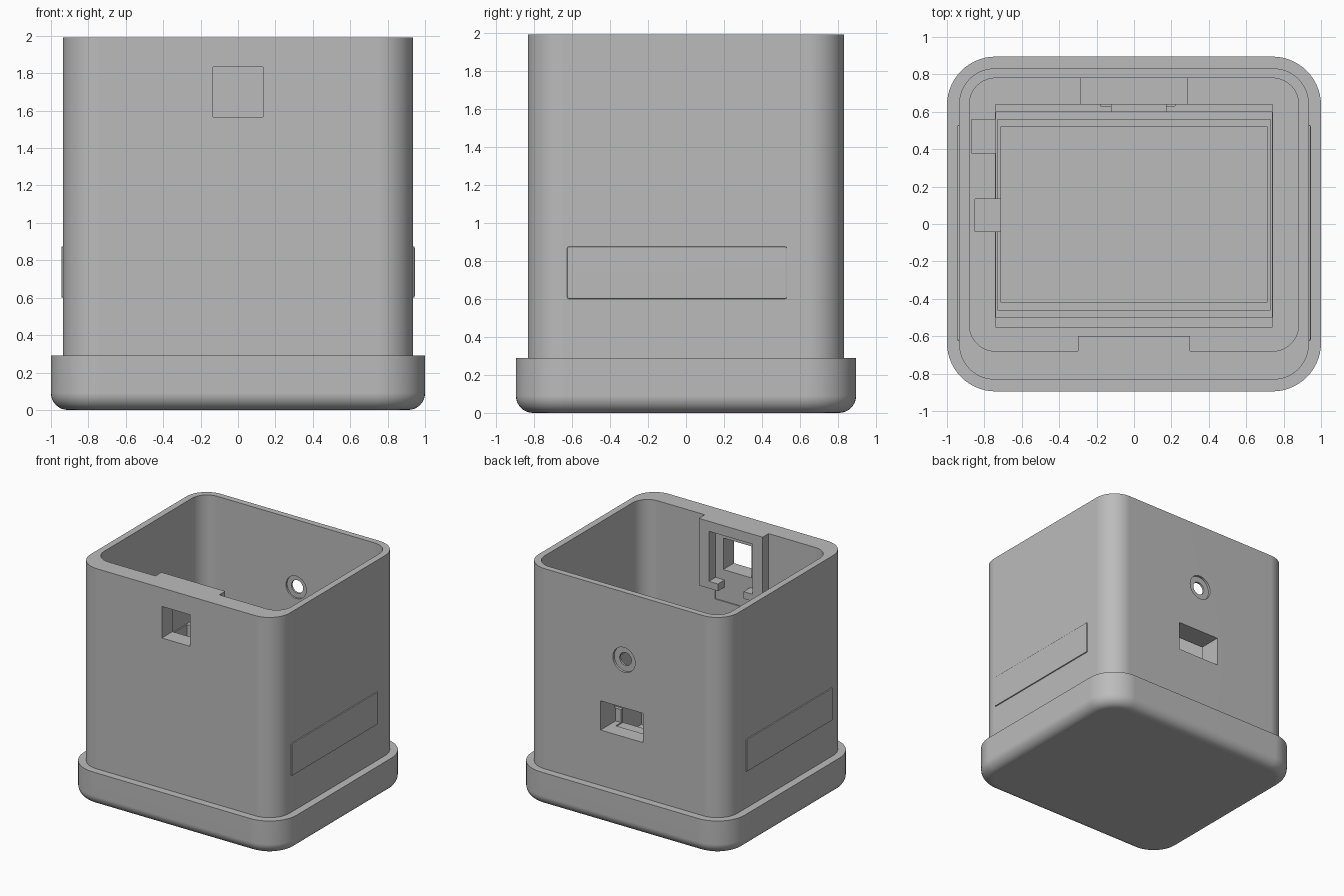
import bpy, bmesh, math
from mathutils import Matrix

cube = bpy.data.objects.get("Cube")
if cube:
    bpy.data.objects.remove(cube, do_unlink=True)

grey = bpy.data.materials.new("plain_grey")
grey.use_nodes = True
grey.diffuse_color = (0.5, 0.5, 0.5, 1)
grey.node_tree.nodes["Principled BSDF"].inputs["Base Color"].default_value = (0.5, 0.5, 0.5, 1)


def make_object(name, bm):
    bmesh.ops.recalc_face_normals(bm, faces=bm.faces)
    mesh = bpy.data.meshes.new(name)
    bm.to_mesh(mesh)
    bm.free()
    mesh.materials.append(grey)
    ob = bpy.data.objects.new(name, mesh)
    bpy.context.collection.objects.link(ob)
    return ob


def box(name, xs, ys, zs, radius=0.0, foot=0.0, bevel=0.0):
    """Box from ranges; rounds upright corners, then the bottom or all edges."""
    bm = bmesh.new()
    bmesh.ops.create_cube(bm, size=1)
    for v in bm.verts:
        for axis, (lo, hi) in enumerate((xs, ys, zs)):
            v.co[axis] = lo if v.co[axis] < 0 else hi

    def round_edges(edges, amount, segments):
        bmesh.ops.bevel(bm, geom=edges, offset=amount, segments=segments,
                        profile=0.5, affect='EDGES')

    if radius:
        upright = [e for e in bm.edges
                   if abs(e.verts[0].co.z - e.verts[1].co.z) > 0.01]
        round_edges(upright, radius, 14)
    if foot:
        low = [e for e in bm.edges if all(v.co.z < zs[0] + 0.001 for v in e.verts)]
        round_edges(low, foot, 8)
    if bevel:
        round_edges(bm.edges[:], bevel, 2)
    return make_object(name, bm)


def disc(name, radius, ys, z):
    """Cylinder lying along y at x = 0."""
    bm = bmesh.new()
    turn = Matrix.Translation((0, sum(ys) / 2, z)) @ Matrix.Rotation(math.pi / 2, 4, 'X')
    bmesh.ops.create_cone(bm, cap_ends=True, segments=32, radius1=radius,
                          radius2=radius, depth=ys[1] - ys[0], matrix=turn)
    return make_object(name, bm)


def combine(target, tool, operation):
    """Apply a boolean and remove its tool."""
    mod = target.modifiers.new(operation, 'BOOLEAN')
    mod.operation = operation
    mod.solver = 'EXACT'
    mod.object = tool
    bpy.context.view_layer.update()
    graph = bpy.context.evaluated_depsgraph_get()
    mesh = bpy.data.meshes.new_from_object(target.evaluated_get(graph))
    target.modifiers.clear()
    target.data = mesh
    bpy.data.objects.remove(tool, do_unlink=True)


def cut(tool):
    combine(case, tool, 'DIFFERENCE')


def add(tool):
    combine(case, tool, 'UNION')


# Outer case: wide rounded foot and tall body
TOP = 1.99
case = box("case", (-1, 1), (-0.895, 0.895), (0, 0.29), radius=0.26, foot=0.09)
add(box("body", (-0.935, 0.935), (-0.832, 0.832), (0.2, TOP), radius=0.19))

# Open cavity with stepped circuit board pocket
cut(box("cavity", (-0.88, 0.88), (-0.68, 0.78), (0.95, 2.2), radius=0.14))
for half, front, back, floor in ((0.74, -0.55, 0.64, 0.87), (0.738, -0.5, 0.6, 0.72),
                                 (0.73, -0.46, 0.56, 0.66), (0.71, -0.42, 0.52, 0.2)):
    cut(box("pocket", (-half, half), (front, back), (floor, 1.3)))
cut(box("side_pocket", (-0.87, -0.7), (0.38, 0.56), (0.75, 1.3)))
cut(box("cable_notch", (-0.85, -0.6), (-0.04, 0.135), (0.5, 1.3)))

# Socket housing and opening in the back
add(box("socket_housing", (-0.29, 0.29), (0.64, 0.8), (0.9, 1.1)))
cut(box("socket_opening", (-0.18, 0.22), (0.63, 1), (0.76, 1.008)))
cut(box("socket_lip", (-0.12, 0.17), (0.5, 0.7), (0.75, 0.9)))

# Round hole in the back, recessed on both faces
cut(disc("hole", 0.055, (0.7, 0.9), 1.415))
cut(disc("outer_recess", 0.105, (0.812, 0.9), 1.415))
cut(disc("inner_recess", 0.095, (0.7, 0.795), 1.415))

# Sensor holder behind the front window
add(box("sensor_holder", (-0.3, 0.3), (-0.75, -0.6), (1.42, TOP)))
cut(box("holder_recess", (-0.205, 0.205), (-0.69, -0.5), (1.3, 1.905)))
for side in (-1, 1):
    xs = sorted((side * 0.12, side * 0.25))
    add(box("holder_foot", xs, (-0.72, -0.6), (1.42, 1.48)))
cut(box("front_window", (-0.133, 0.133), (-1, -0.6), (1.565, 1.833)))

# Thin raised panels on both sides
for side in (-1, 1):
    xs = sorted((side * 0.91, side * 0.945))
    add(box("side_panel", xs, (-0.625, 0.53), (0.6, 0.875), bevel=0.008))

# Smooth curved corners while keeping edges crisp
bpy.ops.object.select_all(action='DESELECT')
case.select_set(True)
bpy.context.view_layer.objects.active = case
bpy.ops.object.shade_smooth_by_angle(angle=math.radians(30))
weighted = case.modifiers.new("flat_face_shading", 'WEIGHTED_NORMAL')
weighted.keep_sharp = True
